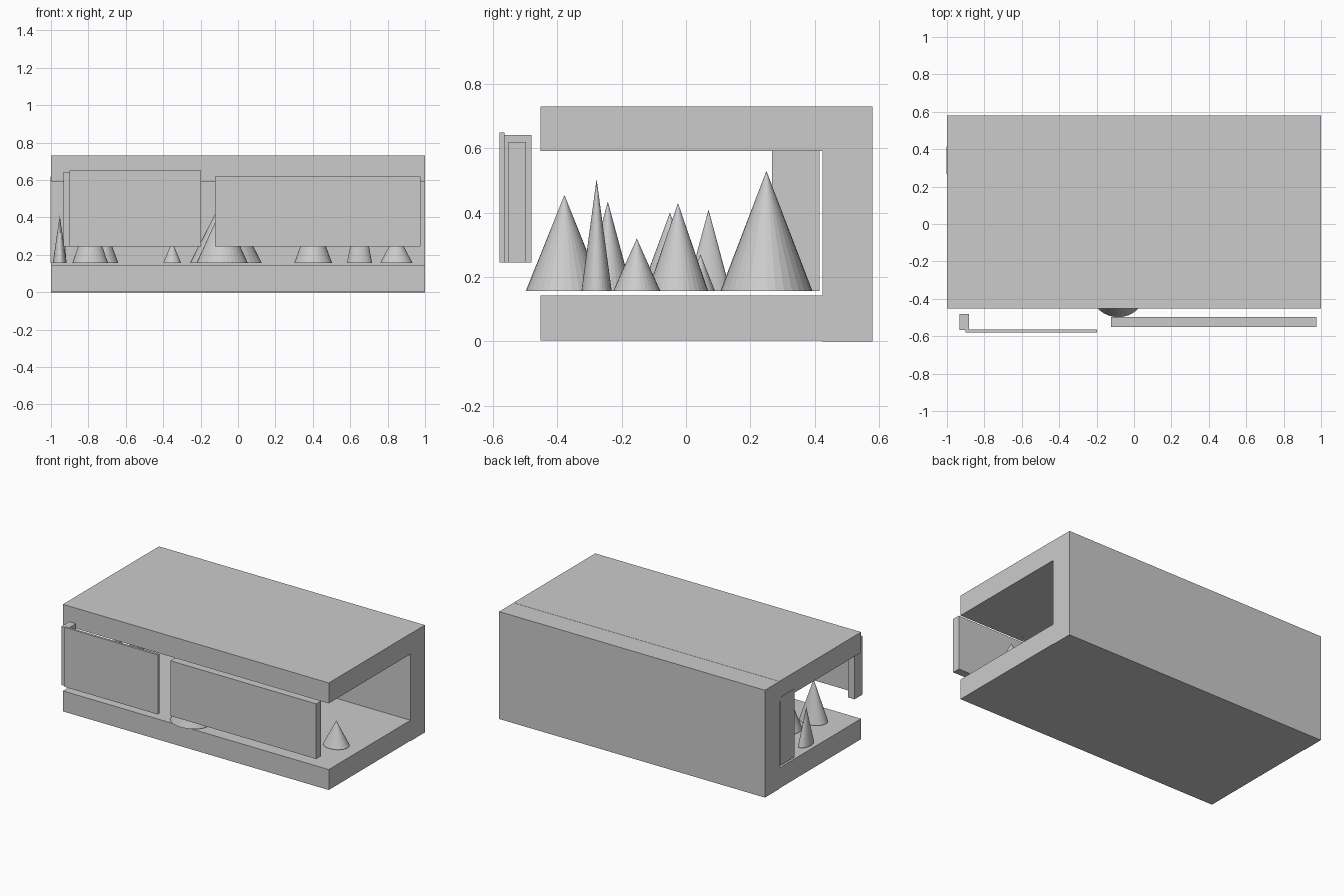
import bpy
import bmesh

if "Cube" in bpy.data.objects:
    bpy.data.objects.remove(bpy.data.objects["Cube"])


def finish(name, bm):
    mesh = bpy.data.meshes.new(name)
    bmesh.ops.recalc_face_normals(bm, faces=bm.faces)
    bm.to_mesh(mesh)
    bm.free()
    obj = bpy.data.objects.new(name, mesh)
    bpy.context.collection.objects.link(obj)
    return obj


def box(name, lo, hi):
    bm = bmesh.new()
    bmesh.ops.create_cube(bm, size=1)
    for v in bm.verts:
        v.co = [(a + b) / 2 + c * (b - a) for a, b, c in zip(lo, hi, v.co)]
    return finish(name, bm)


def cone(name, x, y, rx, ry, top, base=0.157):
    bm = bmesh.new()
    bmesh.ops.create_cone(bm, cap_ends=True, segments=32, radius1=1, radius2=0, depth=1)
    bmesh.ops.remove_doubles(bm, verts=bm.verts, dist=1e-4)
    for v in bm.verts:
        v.co = (x + v.co.x * rx, y + v.co.y * ry, base + (v.co.z + 0.5) * (top - base))
    return finish(name, bm)


# C-shaped shell: floor, ceiling and back wall
box("floor_slab", (-1, -0.453, 0.003), (1, 0.425, 0.142))
box("ceiling_slab", (-1, -0.453, 0.592), (1, 0.425, 0.731))
box("back_wall", (-1, 0.425, 0), (1, 0.58, 0.73))

# Front panels and the upright beside them
box("front_panel_right", (-0.122, -0.552, 0.245), (0.975, -0.498, 0.62))
box("front_panel_left", (-0.9, -0.58, 0.245), (-0.197, -0.564, 0.65))
box("front_upright", (-0.932, -0.567, 0.245), (-0.882, -0.48, 0.642))

# Upright in the rear left corner
box("rear_upright", (-1.003, 0.267, 0.157), (-0.92, 0.415, 0.62))

# Cones standing inside: x, y, x radius, y radius, tip height
cones = [
    (-0.085, -0.378, 0.137, 0.12, 0.455),
    (-0.065, 0.25, 0.192, 0.143, 0.53),
    (0.65, -0.278, 0.067, 0.047, 0.505),
    (-0.79, -0.243, 0.095, 0.075, 0.435),
    (0.847, -0.153, 0.086, 0.073, 0.32),
    (0.402, -0.025, 0.101, 0.094, 0.43),
    (-0.953, 0.07, 0.037, 0.068, 0.41),
    (-0.352, 0.045, 0.048, 0.045, 0.27),
    (-0.73, -0.05, 0.09, 0.09, 0.40),
]
for i, c in enumerate(cones):
    cone(f"cone_{i + 1}", *c)
